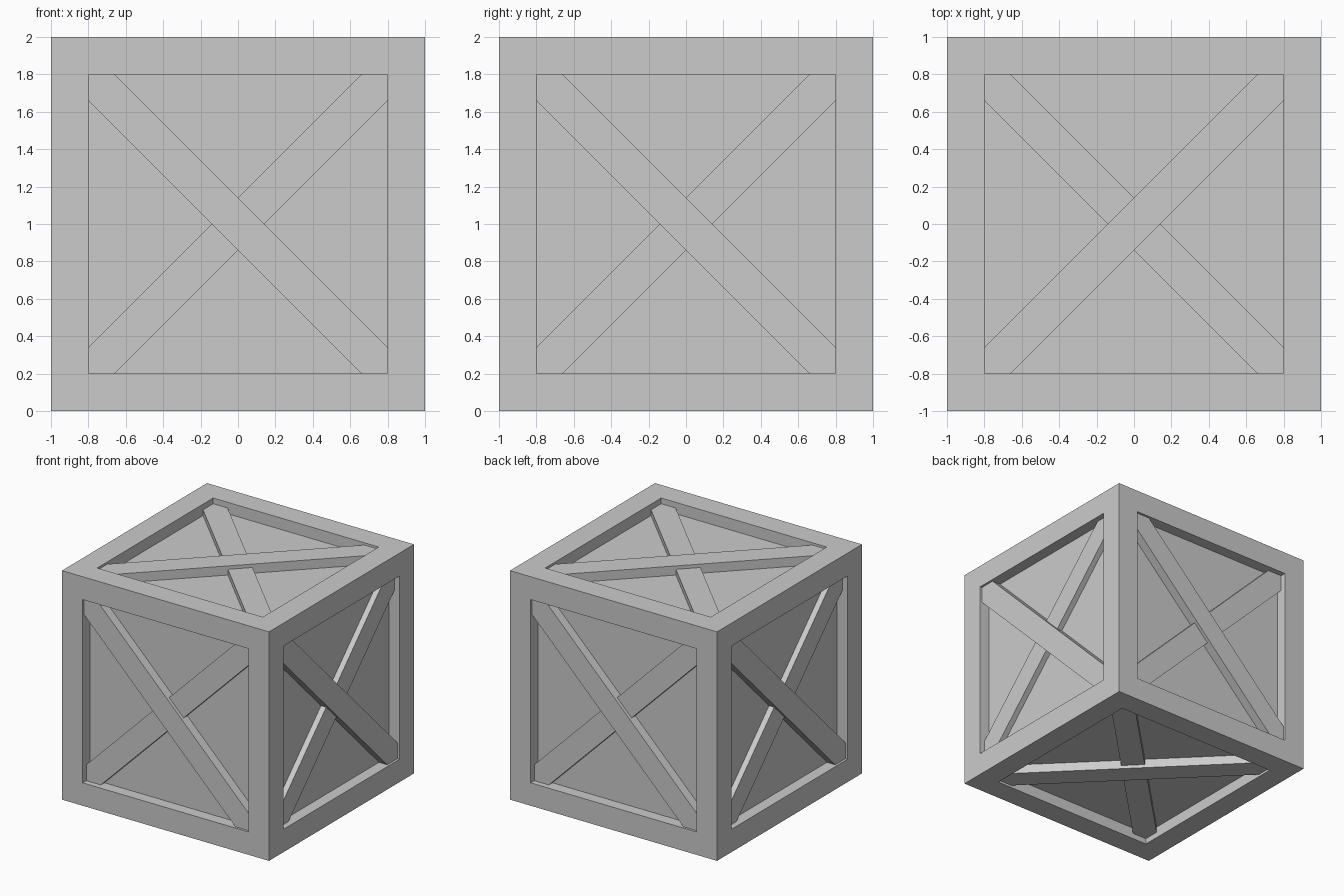
import bpy, bmesh
from math import pi
from mathutils import Matrix, Vector

if "Cube" in bpy.data.objects:
    bpy.data.objects.remove(bpy.data.objects["Cube"])

OPEN = 0.8      # half size of each framed opening
CUT = 0.66      # where a brace edge meets the opening
PANEL = 0.90    # distance of the panels from the crate centre
LOW = 0.95      # outer surface of the under brace
HIGH = 0.98     # outer surface of the over brace
CENTRE = Matrix.Translation((0, 0, 1))


def finish(name, bm):
    bmesh.ops.recalc_face_normals(bm, faces=bm.faces)
    mesh = bpy.data.meshes.new(name)
    bm.to_mesh(mesh)
    bm.free()
    obj = bpy.data.objects.new(name, mesh)
    bpy.context.collection.objects.link(obj)
    return obj


# Crate body: cube with a recessed panel in every face
bm = bmesh.new()
bmesh.ops.create_cube(bm, size=2, matrix=CENTRE)
sides = list(bm.faces)
bmesh.ops.inset_individual(bm, faces=sides, thickness=1 - OPEN, use_even_offset=True)
bmesh.ops.inset_individual(bm, faces=sides, thickness=0, depth=PANEL - 1)
finish("crate_body", bm)


def brace(name, rot, slope, outer):
    """Diagonal plank drawn facing +z, then turned onto its side of the crate."""
    profile = [(-OPEN, -OPEN), (-CUT, -OPEN), (OPEN, CUT),
               (OPEN, OPEN), (CUT, OPEN), (-OPEN, -CUT)]
    bm = bmesh.new()
    face = bm.faces.new([bm.verts.new((x, y * slope, PANEL)) for x, y in profile])
    top = bmesh.ops.extrude_face_region(bm, geom=[face])["geom"]
    for v in top:
        if isinstance(v, bmesh.types.BMVert):
            v.co.z = outer
    bmesh.ops.transform(bm, matrix=CENTRE @ rot, verts=bm.verts)
    finish(name, bm)


# Crossed braces: the over brace falls to the right on the upright sides
upright = Matrix.Rotation(pi / 2, 4, 'X')
turns = {name: (Matrix.Rotation(i * pi / 2, 4, 'Z') @ upright, -1)
         for i, name in enumerate(("front", "right", "back", "left"))}
turns["top"] = (Matrix.Identity(4), 1)
turns["bottom"] = (Matrix.Rotation(pi, 4, 'X'), 1)

for side, (rot, slope) in turns.items():
    brace(side + "_over_brace", rot, slope, HIGH)
    brace(side + "_under_brace", rot, -slope, LOW)
